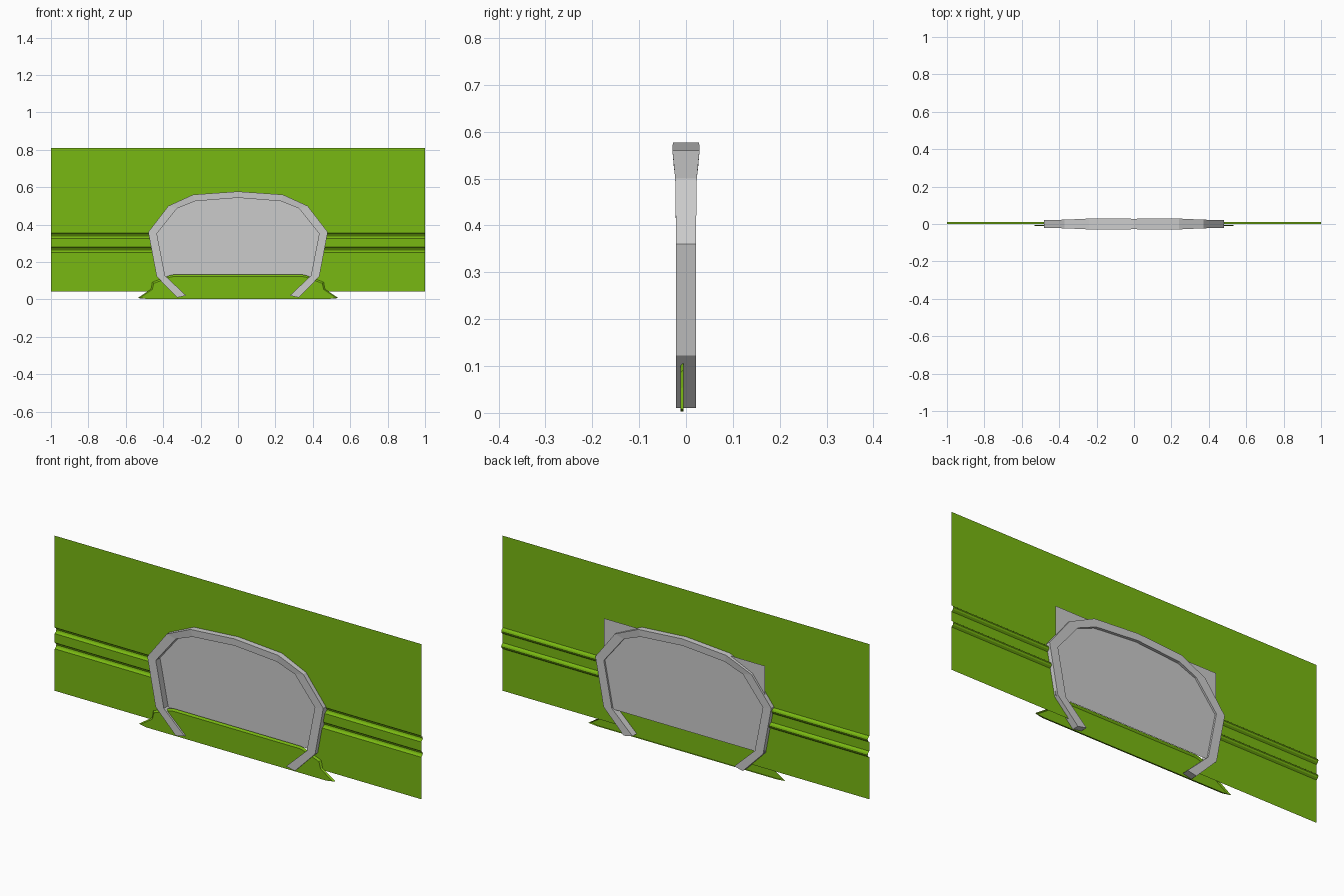
import bpy

if "Cube" in bpy.data.objects:
    bpy.data.objects.remove(bpy.data.objects["Cube"])

green = bpy.data.materials.new("green_paint")
green.diffuse_color = (0.19, 0.48, 0.006, 1)
green.use_nodes = True
green.node_tree.nodes["Principled BSDF"].inputs["Base Color"].default_value = green.diffuse_color


def add_object(name, verts, faces, mat=None, mirror=True):
    mesh = bpy.data.meshes.new(name)
    mesh.from_pydata(verts, [], faces)
    mesh.update()
    obj = bpy.data.objects.new(name, mesh)
    bpy.context.collection.objects.link(obj)
    if mat:
        mesh.materials.append(mat)
    if mirror:
        mod = obj.modifiers.new("mirror", "MIRROR")
        mod.use_axis = (True, False, False)
        mod.use_clip = True
    return obj


# Wheel arch half outline: outer (x, z), inner (x, z), outer and inner half depth
arch = [
    ((0.325, 0.010), (0.277, 0.020), 0.021, 0.021),
    ((0.435, 0.122), (0.390, 0.127), 0.021, 0.021),
    ((0.480, 0.360), (0.434, 0.352), 0.021, 0.021),
    ((0.372, 0.500), (0.325, 0.487), 0.023, 0.021),
    ((0.240, 0.560), (0.229, 0.525), 0.029, 0.026),
    ((0.000, 0.577), (0.000, 0.543), 0.028, 0.027),
]

# Arch trim: a rectangular section swept along the outline
verts, faces = [], []
for (ox, oz), (ix, iz), od, idp in arch:
    verts += [(ox, -od, oz), (ox, od, oz), (ix, idp, iz), (ix, -idp, iz)]
for i in range(len(arch) - 1):
    a, b = i * 4, i * 4 + 4
    for k in range(4):
        n = (k + 1) % 4
        faces.append((a + k, b + k, b + n, a + n))
faces.append((0, 1, 2, 3))
add_object("wheel_arch_trim", verts, faces)

# Side panel: horizontal strips from the arch centre line to the panel end
mid = [((o[0] + i[0]) / 2, (o[1] + i[1]) / 2) for o, i, _, _ in arch]


def arch_x(z):
    for (x0, z0), (x1, z1) in zip(mid, mid[1:]):
        if z0 <= z <= z1:
            return x0 + (x1 - x0) * (z - z0) / (z1 - z0)
    return 0.0


rows = [(0.043, 0), (mid[1][1], 0)]
for base in (0.25, 0.325):      # two pressed grooves
    rows += [(base, 0), (base + 0.007, 0.009), (base + 0.015, 0.012),
             (base + 0.023, 0.009), (base + 0.03, 0)]
rows += [(z, 0) for _, z in mid[2:]] + [(0.808, 0)]
verts, faces = [], []
for z, y in rows:
    verts += [(arch_x(z), y, z), (1, y, z)]
for i in range(len(rows) - 1):
    a = i * 2
    faces.append((a, a + 1, a + 3, a + 2))
add_object("side_panel", verts, faces, green)

# Backing sheet that closes the wheel opening
add_object("wheel_well_backing",
           [(-0.44, 0.012, 0.12), (0.44, 0.012, 0.12),
            (0.44, 0.012, 0.555), (-0.44, 0.012, 0.555)],
           [(0, 1, 2, 3)], mirror=False)

# Sill plate: front face with a narrow return rim, flared feet
rim = [(0, 0.003), (0.49, 0.003), (0.537, 0.007), (0.465, 0.055),
       (0.458, 0.092), (0.365, 0.128), (0.345, 0.132), (0, 0.132)]
face = [(0, 0.003), (0.49, 0.003), (0.525, 0.009), (0.459, 0.052),
        (0.450, 0.086), (0.362, 0.119), (0.343, 0.122), (0, 0.122)]
n = len(rim)
verts = [(x, -0.012, z) for x, z in face] + [(x, -0.005, z) for x, z in rim]
faces = [tuple(range(n))]
faces += [(i, i + n, i + 1 + n, i + 1) for i in range(n - 1)]
add_object("sill_plate", verts, faces, green)
